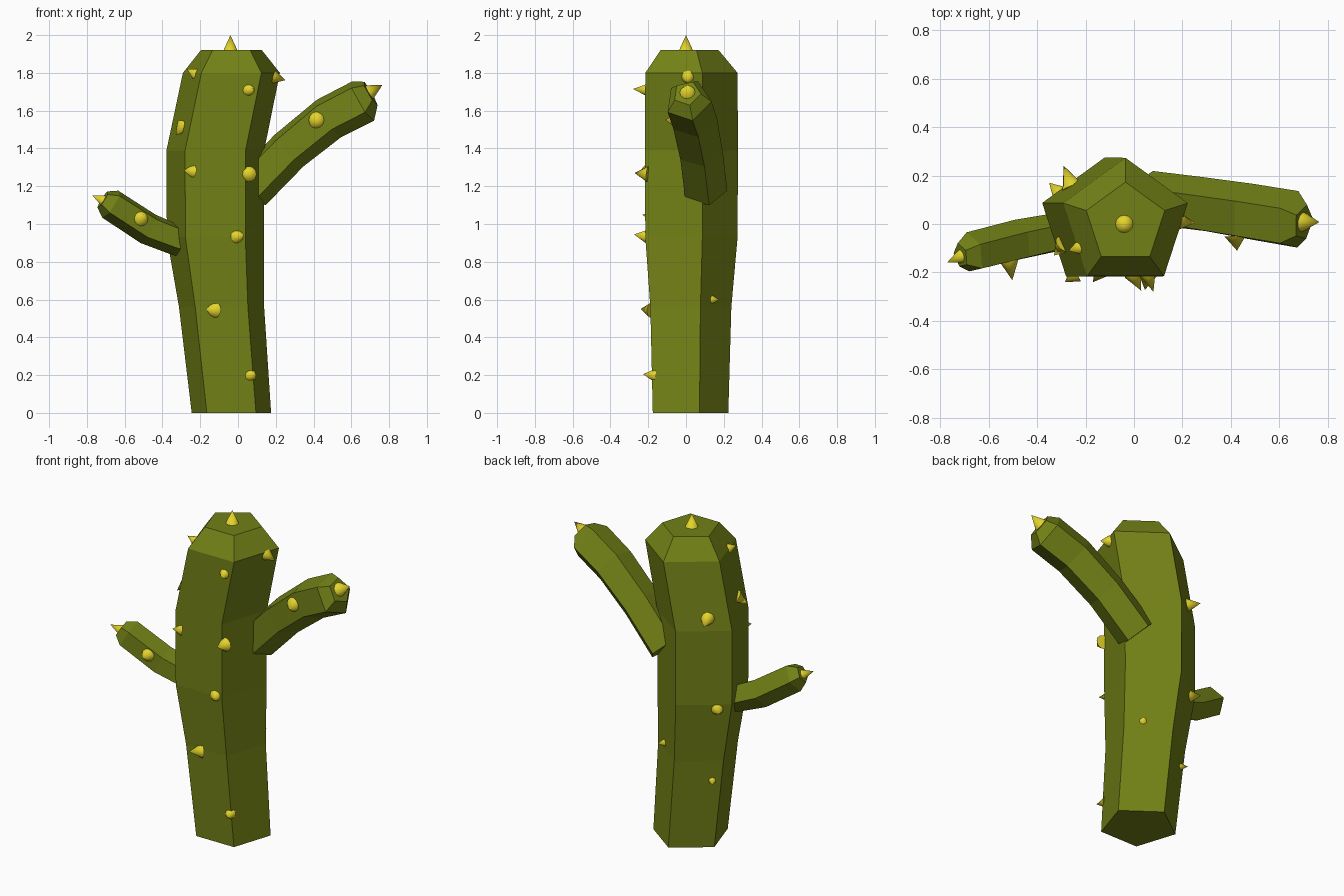
import bpy, bmesh
from math import cos, sin, radians
from mathutils import Vector


def material(name, rgb):
    m = bpy.data.materials.new(name)
    m.diffuse_color = (*rgb, 1)
    return m


GREEN = material("cactus_green", (0.17, 0.22, 0.008))
YELLOW = material("spine_yellow", (0.78, 0.66, 0.025))


def make_object(name, bm, mat):
    bmesh.ops.recalc_face_normals(bm, faces=bm.faces)
    mesh = bpy.data.meshes.new(name)
    bm.to_mesh(mesh)
    bm.free()
    mesh.materials.append(mat)
    ob = bpy.data.objects.new(name, mesh)
    bpy.context.collection.objects.link(ob)
    return ob


def loft(name, rings):
    """Skin a list of five-sided rings and close both ends."""
    bm = bmesh.new()
    loops = [[bm.verts.new(p) for p in ring] for ring in rings]
    for a, b in zip(loops, loops[1:]):
        for i in range(5):
            j = (i + 1) % 5
            bm.faces.new((a[i], a[j], b[j], b[i]))
    bm.faces.new(loops[0])
    bm.faces.new(loops[-1])
    return make_object(name, bm, GREEN)


def pentagon(c, r, u, v, turn):
    return [c + r * (cos(radians(turn + 72 * i)) * u + sin(radians(turn + 72 * i)) * v)
            for i in range(5)]


def arm(name, path, turn):
    pts = [Vector(p[:3]) for p in path]
    # the end cap keeps the direction of the last full ring
    n = len(pts) - 1
    rings = []
    for i, p in enumerate(path):
        k = min(i, n - 1)
        t = (pts[k + 1] - pts[max(k - 1, 0)]).normalized()
        y = Vector((0, 1, 0))
        v = (y - t * t.y).normalized()
        u = t.cross(v)
        if u.z < 0:
            u = -u
        rings.append(pentagon(pts[i], p[3], u, v, turn))
    return loft(name, rings)


# Trunk: pentagon rings (centre x, z, radius), one corner at the back
trunk = [(-0.035, 0, 0.221), (-0.087, 0.56, 0.237), (-0.12, 0.93, 0.27),
         (-0.12, 1.39, 0.272), (-0.035, 1.80, 0.270), (-0.035, 1.92, 0.17)]
loft("trunk", [pentagon(Vector((x, 0.003, z)), r, Vector((0, 1, 0)), Vector((1, 0, 0)), 0)
               for x, z, r in trunk])

# Arms: x, y, z, radius along the path
arm("right_arm", [(0.06, 0.10, 1.18, 0.12), (0.265, 0.075, 1.39, 0.12),
                  (0.475, 0.042, 1.56, 0.125), (0.655, 0.012, 1.652, 0.126),
                  (0.70, 0.005, 1.692, 0.075)], 25)
arm("left_arm", [(-0.22, -0.02, 0.90, 0.085), (-0.32, -0.04, 0.915, 0.085),
                 (-0.47, -0.07, 0.975, 0.09), (-0.67, -0.12, 1.105, 0.088),
                 (-0.715, -0.13, 1.13, 0.052)], 25)


# Spines: base point, tip point, base radius
def spine(name, base, tip, r):
    b, t = Vector(base), Vector(tip)
    d = (t - b).normalized()
    b = b - d * 0.012
    bm = bmesh.new()
    bmesh.ops.create_cone(bm, cap_ends=True, segments=12, radius1=r, radius2=0,
                          depth=(t - b).length)
    bm.transform(d.to_track_quat('Z', 'Y').to_matrix().to_4x4())
    bmesh.ops.translate(bm, verts=bm.verts, vec=(b + t) / 2)
    for f in bm.faces:
        f.smooth = len(f.verts) == 3
    make_object(name, bm, YELLOW)


spines = [
    ((-0.04, 0, 1.92), (-0.04, 0, 2.0), 0.042),
    ((0.70, 0.01, 1.70), (0.765, 0.008, 1.737), 0.045),
    ((0.42, -0.06, 1.55), (0.425, -0.11, 1.55), 0.045),
    ((-0.715, -0.135, 1.125), (-0.77, -0.158, 1.15), 0.033),
    ((-0.515, -0.15, 1.03), (-0.502, -0.232, 1.05), 0.045),
    ((0.06, -0.215, 1.71), (0.08, -0.28, 1.715), 0.034),
    ((0.055, -0.215, 1.265), (0.045, -0.272, 1.27), 0.042),
    ((-0.25, -0.215, 1.28), (-0.285, -0.24, 1.285), 0.035),
    ((0.0, -0.215, 0.935), (0.03, -0.275, 0.945), 0.037),
    ((-0.13, -0.19, 0.545), (-0.17, -0.24, 0.55), 0.042),
    ((0.07, -0.18, 0.20), (0.085, -0.228, 0.205), 0.032),
    ((-0.295, -0.09, 1.51), (-0.33, -0.13, 1.47), 0.040),
    ((-0.235, -0.10, 1.80), (-0.27, -0.11, 1.82), 0.030),
    ((0.20, 0.01, 1.775), (0.252, 0.004, 1.762), 0.035),
    ((0.05, 0.14, 0.60), (0.075, 0.175, 0.60), 0.027),
    ((-0.26, 0.165, 1.46), (-0.29, 0.24, 1.45), 0.042),
    ((-0.31, 0.13, 0.90), (-0.35, 0.17, 0.90), 0.040),
    ((-0.255, 0.105, 0.43), (-0.28, 0.14, 0.425), 0.026),
]
for i, s in enumerate(spines):
    spine(f"spine_{i + 1}", *s)
